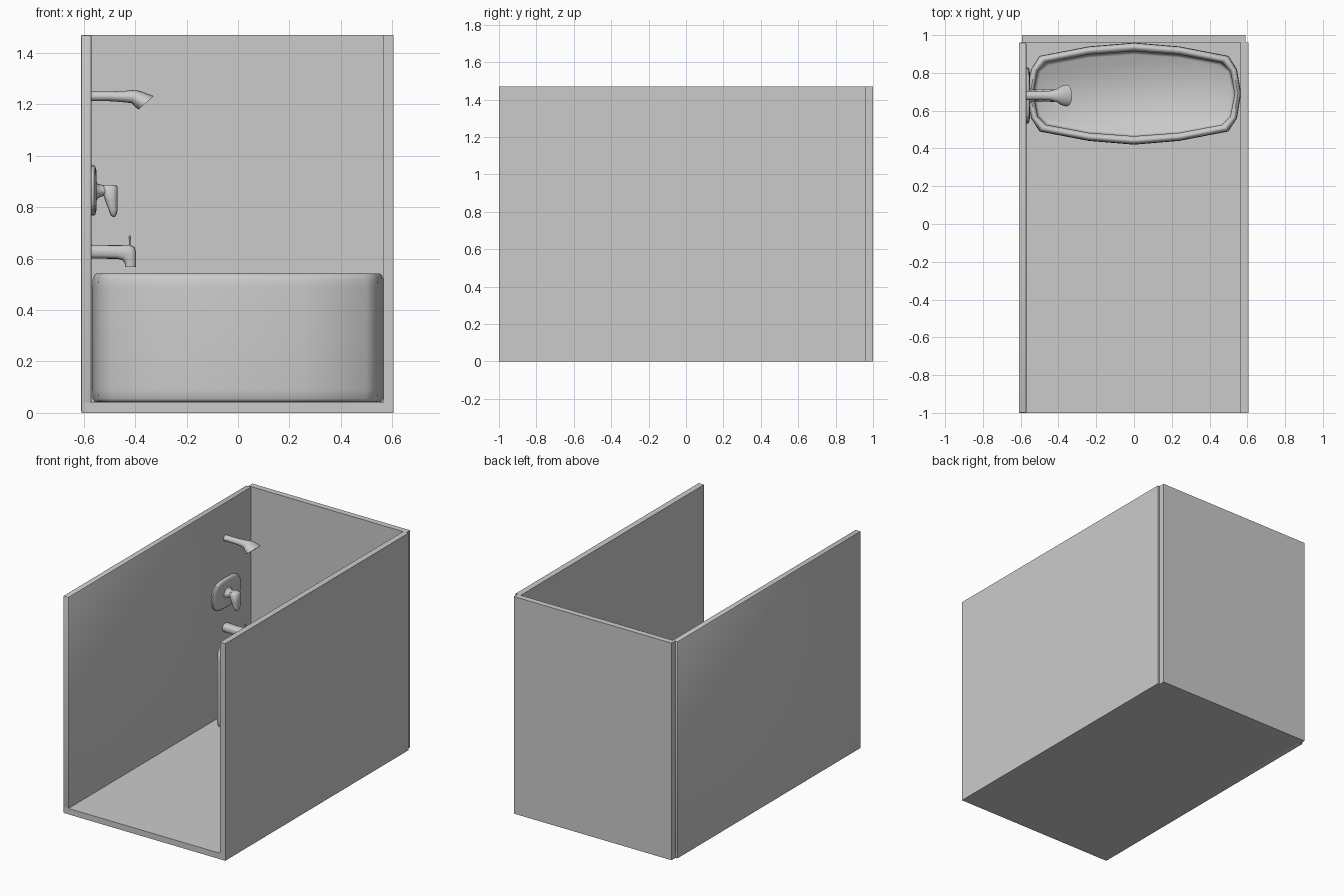
import bpy, bmesh, math
from mathutils import Vector

if "Cube" in bpy.data.objects:
    bpy.data.objects.remove(bpy.data.objects["Cube"])

Y0 = 0.69    # tub centre line
YF = 0.68    # fixture centre line


def finish(name, bm, smooth=None):
    bmesh.ops.recalc_face_normals(bm, faces=bm.faces)
    me = bpy.data.meshes.new(name)
    bm.to_mesh(me)
    bm.free()
    ob = bpy.data.objects.new(name, me)
    bpy.context.collection.objects.link(ob)
    if smooth:
        bpy.ops.object.select_all(action='DESELECT')
        ob.select_set(True)
        bpy.context.view_layer.objects.active = ob
        bpy.ops.object.shade_smooth_by_angle(angle=math.radians(smooth))
    return ob


def box(name, lo, hi, bevel=0):
    bm = bmesh.new()
    bmesh.ops.create_cube(bm, size=1)
    for v in bm.verts:
        v.co = Vector([(a + b) / 2 + c * (b - a) for a, b, c in zip(lo, hi, v.co)])
    if bevel:
        bmesh.ops.bevel(bm, geom=bm.edges[:], offset=bevel, segments=2,
                        profile=0.5, affect='EDGES')
    return finish(name, bm, 40 if bevel else None)


def loft(name, rings, smooth=50):
    bm = bmesh.new()
    vs = [[bm.verts.new(p) for p in r] for r in rings]
    n = len(vs[0])
    for a, b in zip(vs, vs[1:]):
        for i in range(n):
            j = (i + 1) % n
            bm.faces.new((a[i], a[j], b[j], b[i]))
    bm.faces.new(vs[0])
    bm.faces.new(vs[-1])
    return finish(name, bm, smooth)


def sections(name, secs, power=1.0, n=16, y=YF):
    """Loft oval sections, each given by two x-z end points and a y half width."""
    def s(v):
        return math.copysign(abs(v) ** power, v)
    rings = []
    for x1, z1, x2, z2, hy in secs:
        ring = []
        for i in range(n):
            a = math.tau * i / n
            t = (1 + s(math.cos(a))) / 2
            ring.append((x1 + (x2 - x1) * t, y + hy * s(math.sin(a)), z1 + (z2 - z1) * t))
        rings.append(ring)
    return loft(name, rings)


# room shell
box("floor", (-0.60, -1, 0), (0.605, 0.96, 0.04))
box("left_wall", (-0.61, -1, 0), (-0.57, 0.96, 1.47), 0.006)
box("right_wall", (0.565, -1, 0), (0.605, 0.96, 1.47))
box("back_wall", (-0.592, 0.96, 0), (0.59, 1.0, 1.47))

# bathtub: quarter outlines mirrored, lofted from outer skirt over rim to basin
OUT = [(0.567, 0), (0.545, 0.13), (0.50, 0.20), (0.24, 0.25), (0, 0.27)]
INN = [(0.533, 0), (0.51, 0.12), (0.465, 0.165), (0.24, 0.207), (0, 0.225)]


def tub_ring(t, z):
    q = [(a[0] + (b[0] - a[0]) * t, a[1] + (b[1] - a[1]) * t) for a, b in zip(OUT, INN)]
    half = q + [(-x, y) for x, y in q[-2::-1]]
    full = half + [(x, -y) for x, y in half[-2:0:-1]]
    return [(x, Y0 + y, z) for x, y in full]


loft("bathtub", [tub_ring(t, z) for t, z in (
    (0.25, 0.043), (0.06, 0.055), (0, 0.09), (0, 0.49), (0.06, 0.52), (0.25, 0.537),
    (0.5, 0.542), (0.8, 0.535), (1, 0.515), (1, 0.12), (1.1, 0.09), (1.4, 0.08))], 60)

# shower head
sections("shower_head", [
    (-0.575, 1.25, -0.575, 1.212, 0.023), (-0.50, 1.25, -0.50, 1.212, 0.023),
    (-0.44, 1.252, -0.445, 1.208, 0.025), (-0.40, 1.256, -0.415, 1.205, 0.035),
    (-0.375, 1.25, -0.40, 1.19, 0.05), (-0.327, 1.232, -0.387, 1.18, 0.058)])

# tap plate: rounded rectangle against the wall
PZ = 0.865


def plate_ring(x, k):
    pts = []
    for i in range(24):
        a = math.tau * i / 24
        c, s = math.cos(a), math.sin(a)
        pts.append((x, YF + 0.148 * k * math.copysign(abs(c) ** 0.65, c),
                    PZ + 0.098 * k * math.copysign(abs(s) ** 0.65, s)))
    return pts


loft("tap_plate", [plate_ring(x, k) for x, k in
                   ((-0.572, 1), (-0.560, 1), (-0.554, 0.94), (-0.551, 0.8))])

# tap handle: stem flaring from the plate, lever hanging down
sections("tap_stem", [(-0.556, 0.91, -0.556, 0.81, 0.055), (-0.545, 0.89, -0.545, 0.835, 0.035),
                      (-0.52, 0.885, -0.52, 0.845, 0.028), (-0.485, 0.882, -0.485, 0.845, 0.025)])
sections("tap_lever", [(-0.525, 0.886, -0.475, 0.886, 0.024), (-0.53, 0.872, -0.468, 0.878, 0.034),
                       (-0.518, 0.83, -0.468, 0.83, 0.031), (-0.503, 0.79, -0.468, 0.79, 0.027),
                       (-0.495, 0.768, -0.472, 0.772, 0.022), (-0.487, 0.762, -0.479, 0.762, 0.01)],
         0.8)

# spout bending downwards, with diverter pin
sections("spout", [
    (-0.575, 0.654, -0.575, 0.60, 0.032), (-0.47, 0.652, -0.47, 0.599, 0.032),
    (-0.42, 0.654, -0.45, 0.594, 0.033), (-0.402, 0.645, -0.442, 0.585, 0.033),
    (-0.396, 0.62, -0.44, 0.58, 0.031), (-0.396, 0.568, -0.44, 0.568, 0.029)], 0.75)
sections("diverter_pin", [(-0.424, 0.645, -0.418, 0.645, 0.003), (-0.424, 0.674, -0.418, 0.674, 0.003),
                          (-0.426, 0.68, -0.416, 0.68, 0.006), (-0.423, 0.69, -0.419, 0.69, 0.004)], n=8)
